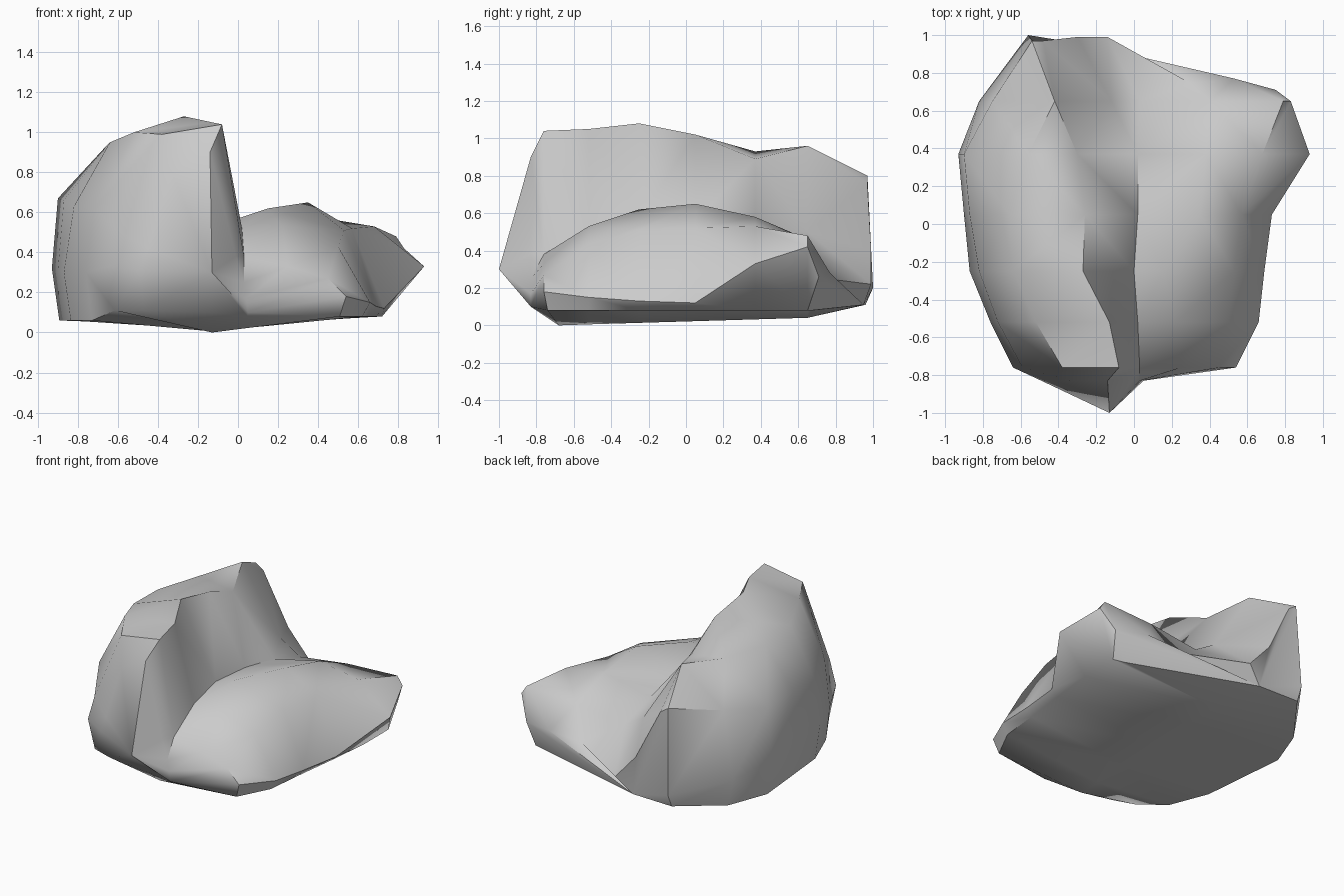
import bpy, bmesh, math

if "Cube" in bpy.data.objects:
    bpy.data.objects.remove(bpy.data.objects["Cube"])

# Cross-sections from front to back: y, then (x, z) from the left rim over the
# tall lobe, down into the cleft, over the low lobe to the right rim
SECTIONS = [
    (-.83, [(-.49, .31), (-.45, .42), (-.33, .80), (-.14, .90), (-.01, .38), (.03, .25), (.04, .17), (.05, .10)]),
    (-.76, [(-.64, .33), (-.59, .50), (-.38, .99), (-.08, 1.04), (.03, .38), (.25, .33), (.45, .27), (.54, .18)]),
    (-.52, [(-.76, .30), (-.72, .62), (-.52, 1.0), (-.13, 1.05), (.02, .52), (.22, .53), (.50, .43), (.66, .15)]),
    (-.25, [(-.87, .30), (-.82, .63), (-.64, .95), (-.27, 1.08), (.0, .57), (.15, .62), (.53, .51), (.69, .13)]),
    (.05, [(-.90, .31), (-.87, .66), (-.66, .93), (-.26, 1.02), (.02, .56), (.35, .65), (.57, .52), (.73, .12)]),
    (.37, [(-.93, .32), (-.90, .67), (-.56, .93), (-.30, .89), (.02, .50), (.38, .58), (.68, .53), (.93, .33)]),
    (.65, [(-.82, .24), (-.75, .72), (-.42, .96), (-.12, .50), (.03, .41), (.40, .46), (.79, .48), (.83, .42)]),
]
# Back edge, which steps forward behind the low lobe
BACK = [(-.56, 1, .2), (-.54, .97, .8), (-.48, .97, .76), (-.30, .99, .40),
        (-.14, .99, .22), (.30, .745, .25), (.53, .77, .28), (.75, .71, .26)]
FRONT_TIP = (-.13, -1, .3)


def ring(bm, top, y):
    """Close a top profile with an undercut base of three points."""
    left, right = top[0][0], top[-1][0]
    front = y < -.8
    yb = -.80 if front else max(y, -.68)
    base = [(min(right * .94, .72), -.80 if front else max(y, -.74), .08),
            (-.13, yb, .10 if front else max(0, .03 * (y + .7))),
            (left * .96, -.77 if front else max(y, -.72), .11 if y < -.7 else .06)]
    return [bm.verts.new(p) for p in top + base]


bm = bmesh.new()
rings = [ring(bm, [(x, y, z) for x, z in pts], y) for y, pts in SECTIONS]

# Last ring has its own base because its edge is not straight
base = [(.64, .67, .08), (-.25, .95, .11), (-.56, .96, .11)]
rings.append([bm.verts.new(p) for p in BACK + base])

# Skin between neighbouring rings
n = len(rings[0])
for a, b in zip(rings, rings[1:]):
    for i in range(n):
        j = (i + 1) % n
        bm.faces.new((a[i], a[j], b[j], b[i]))

# Front nose and back wall
tip = bm.verts.new(FRONT_TIP)
for i in range(n):
    bm.faces.new((rings[0][i], tip, rings[0][(i + 1) % n]))
last = rings[-1]
mid = n - 2
for k in range(1, n - 1):
    i, j = (mid + k) % n, (mid + k + 1) % n
    bm.faces.new((last[mid], last[i], last[j]))

bmesh.ops.triangulate(bm, faces=[f for f in bm.faces if len(f.verts) > 3], quad_method='SHORT_EDGE')
bmesh.ops.recalc_face_normals(bm, faces=bm.faces)
mesh = bpy.data.meshes.new("rock")
bm.to_mesh(mesh)
bm.free()
rock = bpy.data.objects.new("rock", mesh)
bpy.context.collection.objects.link(rock)

# Smooth stone with crisp rims
bpy.context.view_layer.objects.active = rock
rock.select_set(True)
bpy.ops.object.shade_smooth_by_angle(angle=math.radians(48))
